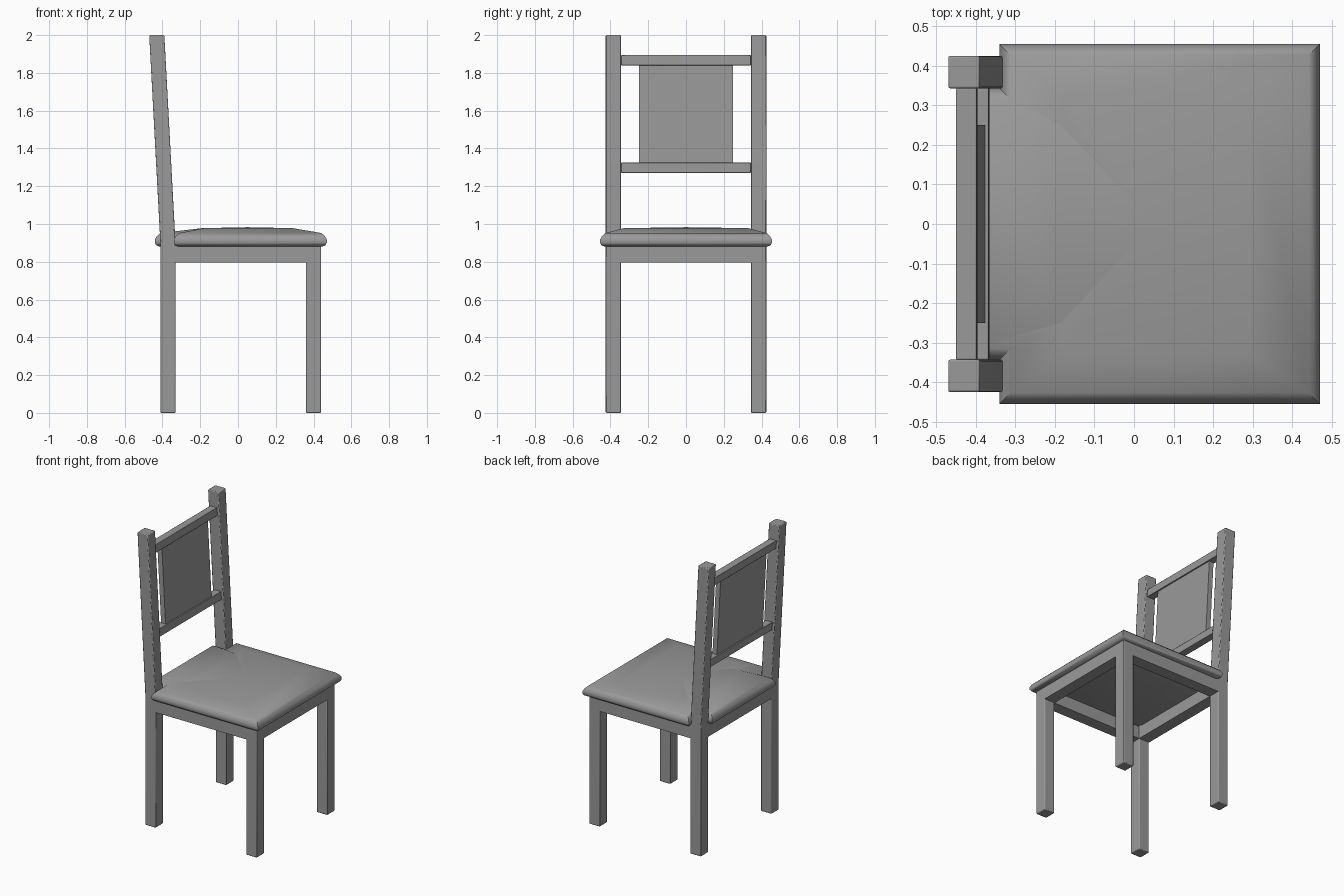
import bpy, bmesh

default = bpy.data.objects.get("Cube")
if default:
    bpy.data.objects.remove(default, do_unlink=True)

grey = bpy.data.materials.new("plain grey")
grey.use_nodes = True
COLOUR = (0.32, 0.32, 0.32, 1)
grey.diffuse_color = COLOUR
grey.node_tree.nodes["Principled BSDF"].inputs["Base Color"].default_value = COLOUR


def finish(name, bm, bevel=0.0, smooth=0.5):
    bmesh.ops.recalc_face_normals(bm, faces=bm.faces)
    mesh = bpy.data.meshes.new(name)
    bm.to_mesh(mesh)
    bm.free()
    mesh.materials.append(grey)
    obj = bpy.data.objects.new(name, mesh)
    bpy.context.collection.objects.link(obj)
    if bevel:
        mod = obj.modifiers.new("Soft edges", "BEVEL")
        mod.width = bevel
        mod.segments = 2
    bpy.ops.object.select_all(action="DESELECT")
    obj.select_set(True)
    bpy.context.view_layer.objects.active = obj
    bpy.ops.object.shade_smooth_by_angle(angle=smooth)
    return obj


def prism(name, profile, y0, y1, bevel=0.0):
    """Side profile in x and z, extruded from y0 to y1."""
    bm = bmesh.new()
    face = bm.faces.new([bm.verts.new((x, y0, z)) for x, z in profile])
    out = bmesh.ops.extrude_face_region(bm, geom=[face])
    verts = [v for v in out["geom"] if isinstance(v, bmesh.types.BMVert)]
    bmesh.ops.translate(bm, verts=verts, vec=(0, y1 - y0, 0))
    return finish(name, bm, bevel)


def box(x0, x1, z0, z1):
    return [(x0, z0), (x1, z0), (x1, z1), (x0, z1)]


def lean(z):
    """Centre line of the leaning backrest."""
    return -0.37 - 0.06 * (z - 0.88) / 1.12


def leaning(z0, z1, half):
    return [(lean(z0) - half, z0), (lean(z0) + half, z0),
            (lean(z1) + half, z1), (lean(z1) - half, z1)]


# Legs, back posts and side aprons
INNER, OUTER = 0.343, 0.425
post = [(-0.41, 0), (-0.33, 0), (-0.33, 0.88), (-0.39, 2), (-0.47, 2), (-0.41, 0.88)]
for side, s in (("left", 1), ("right", -1)):
    y0, y1 = sorted((s * INNER, s * OUTER))
    prism(f"{side}_front_leg", box(0.36, 0.44, 0, 0.89), y0, y1, 0.005)
    prism(f"{side}_back_post", post, y0, y1, 0.005)
    prism(f"{side}_apron", box(-0.335, 0.365, 0.795, 0.89), y0, y1)

# Front and back aprons
prism("front_apron", box(0.36, 0.44, 0.795, 0.89), -INNER - 0.005, INNER + 0.005)
prism("back_apron", box(-0.41, -0.33, 0.795, 0.89), -INNER - 0.005, INNER + 0.005)

# Backrest
prism("upper_back_rail", leaning(1.84, 1.895, 0.026), -INNER, INNER, 0.003)
prism("lower_back_rail", leaning(1.27, 1.325, 0.026), -INNER, INNER, 0.003)
prism("back_panel", leaning(1.32, 1.845, 0.017), -0.25, 0.25)


# Padded seat, notched around the back posts
def outline(front, side, notch_x, notch_y, back):
    half = [(front, side), (notch_x, side), (notch_x, notch_y), (back, notch_y)]
    return half + [(x, -y) for x, y in reversed(half)]


def rim(d):
    return outline(0.47 - d, 0.455 - d, -0.34 + d, 0.343 - d, -0.44 + d)


bm = bmesh.new()
layers = [(rim(0.025), 0.88), (rim(0.008), 0.887), (rim(0), 0.9), (rim(0), 0.918),
          (rim(0.01), 0.935), (rim(0.028), 0.952),
          (outline(0.29, 0.33, -0.18, 0.25, -0.19), 0.978)]
rings = [[bm.verts.new((x, y, z)) for x, y in pts] for pts, z in layers]
for low, high in zip(rings, rings[1:]):
    for i in range(len(low)):
        j = (i + 1) % len(low)
        bm.faces.new((low[i], low[j], high[j], high[i]))
bm.faces.new(rings[0])
peak = bm.verts.new((0.05, 0, 0.983))
top = rings[-1]
for i in range(len(top)):
    bm.faces.new((top[i], top[(i + 1) % len(top)], peak))
finish("seat_cushion", bm, smooth=0.7)
